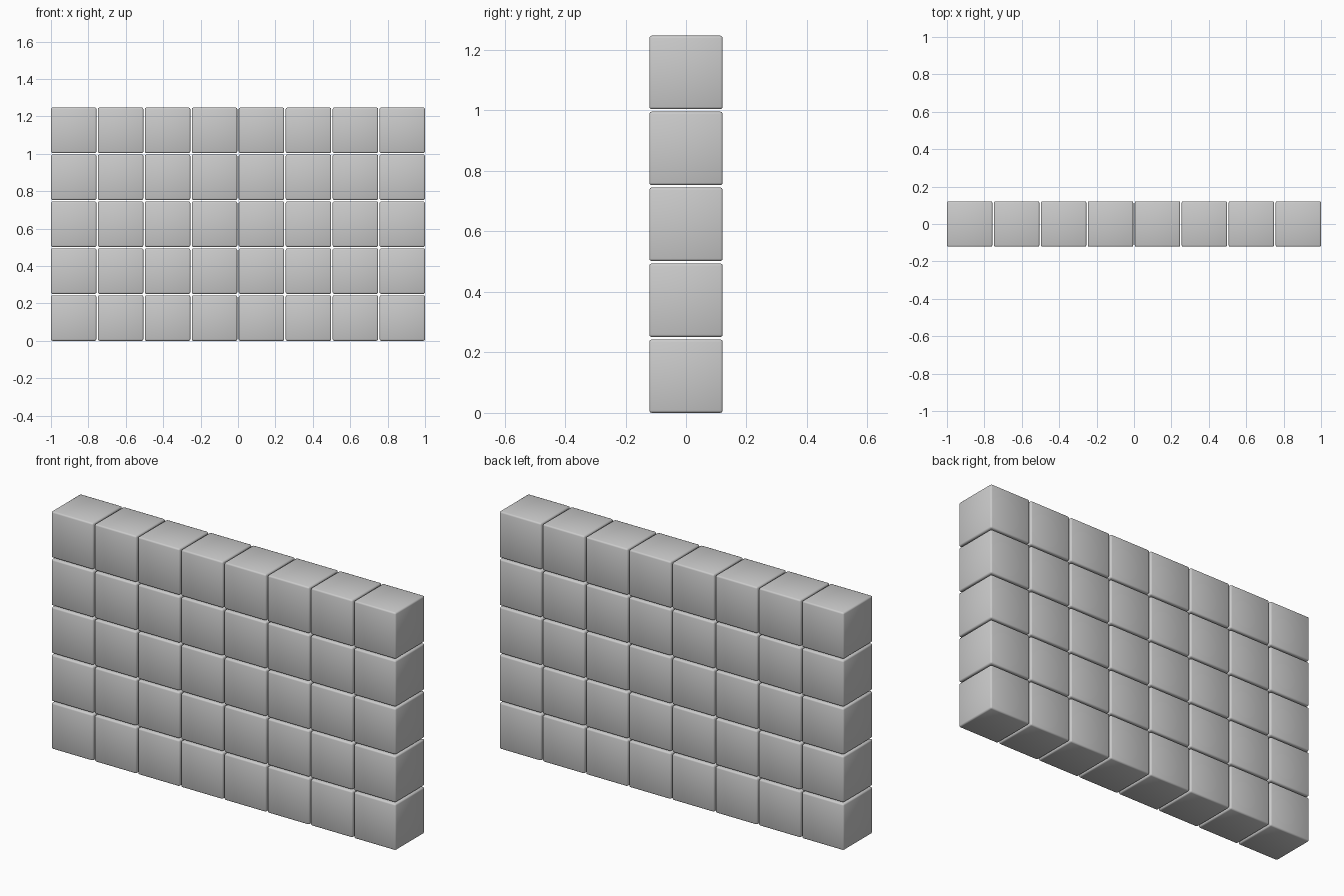
import bpy

if "Cube" in bpy.data.objects:
    bpy.data.objects.remove(bpy.data.objects["Cube"])

COLS, ROWS = 8, 5
SIZE = 0.243                      # block edge length
PITCH = (2.0 - SIZE) / (COLS - 1)  # spacing between blocks

# One bevelled block mesh, shared by the whole wall
bpy.ops.mesh.primitive_cube_add(size=SIZE)
first = bpy.context.object
bevel = first.modifiers.new("edge_bevel", 'BEVEL')
bevel.width = 0.008
bevel.segments = 2
bpy.ops.object.modifier_apply(modifier=bevel.name)
bpy.ops.object.shade_smooth()
first.data.name = "block"

# Stack the blocks in rows and columns
for row in range(ROWS):
    for col in range(COLS):
        if row == 0 and col == 0:
            block = first
        else:
            block = bpy.data.objects.new("block", first.data)
            bpy.context.collection.objects.link(block)
        block.name = f"block_row{row + 1}_col{col + 1}"
        block.location = ((col - (COLS - 1) / 2) * PITCH, 0, SIZE / 2 + row * PITCH)
